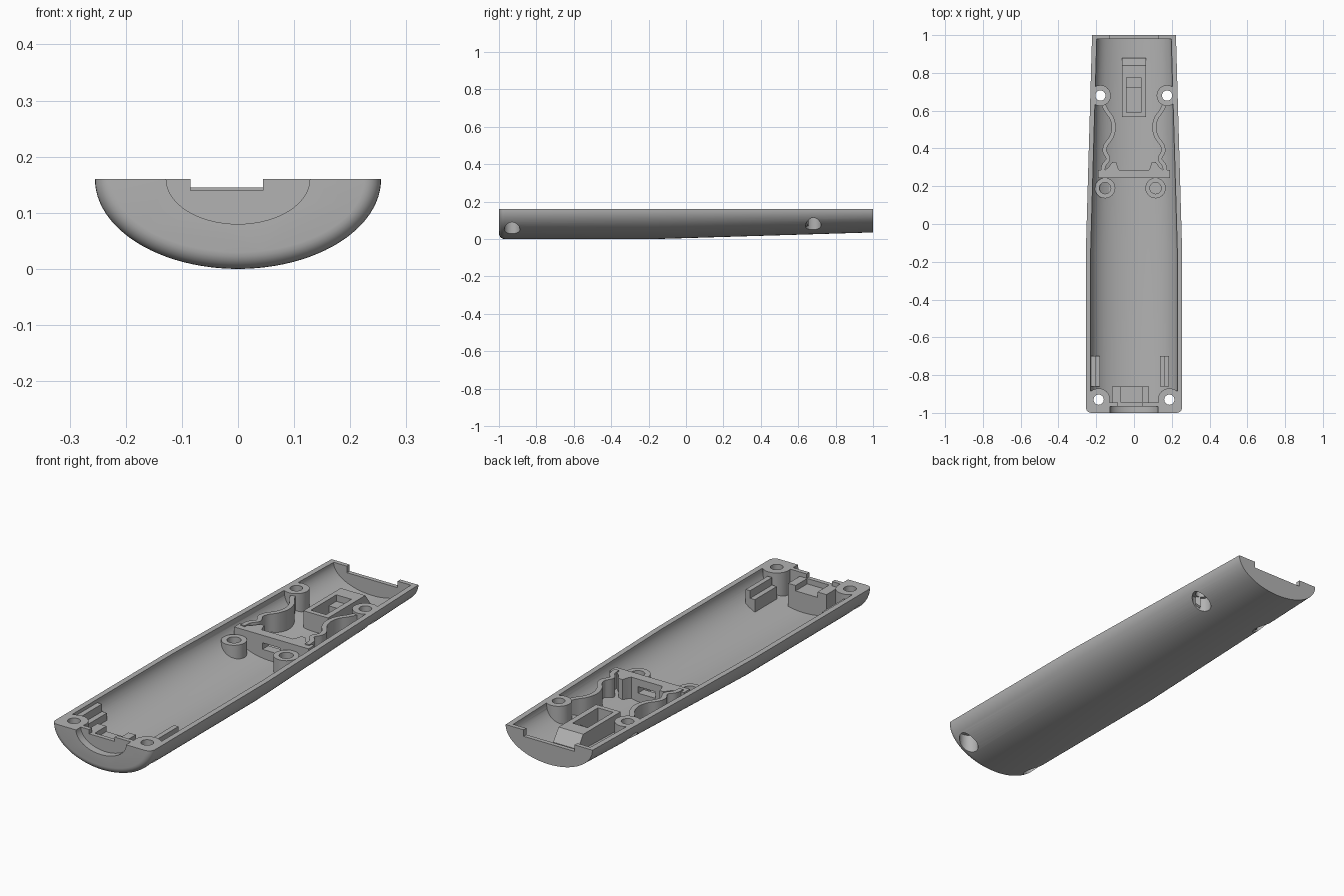
import bpy, bmesh, math
from mathutils import Vector

old = bpy.data.objects.get("Cube")
if old:
    bpy.data.objects.remove(old, do_unlink=True)

TOP = 0.16
grey = bpy.data.materials.new("plain grey")
grey.use_nodes = True
COLOUR = (0.45, 0.45, 0.45, 1)
grey.diffuse_color = COLOUR
grey.node_tree.nodes["Principled BSDF"].inputs["Base Color"].default_value = COLOUR


def finish(name, bm):
    bmesh.ops.recalc_face_normals(bm, faces=bm.faces)
    mesh = bpy.data.meshes.new(name)
    bm.to_mesh(mesh)
    bm.free()
    ob = bpy.data.objects.new(name, mesh)
    bpy.context.collection.objects.link(ob)
    mesh.materials.append(grey)
    return ob


def box(name, x0, x1, y0, y1, z0, z1):
    return prism(name, [(x0, y0), (x1, y0), (x1, y1), (x0, y1)], z0, z1)


def prism(name, pts, lo, hi, place=lambda a, b, c: (a, b, c)):
    """Extrude a closed outline from lo to hi."""
    bm = bmesh.new()
    rings = [[bm.verts.new(place(a, b, c)) for a, b in pts] for c in (lo, hi)]
    n = len(pts)
    for ring in rings:
        bm.faces.new(ring)
    for i in range(n):
        j = (i + 1) % n
        bm.faces.new([rings[0][i], rings[0][j], rings[1][j], rings[1][i]])
    return finish(name, bm)


def circle(x, y, rx, ry, n=40):
    return [(x + rx * math.cos(2 * math.pi * i / n),
             y + ry * math.sin(2 * math.pi * i / n)) for i in range(n)]


def cylinder(name, x, y, r, z0, z1):
    return prism(name, circle(x, y, r, r), z0, z1)


def half_tube(name, sections, top=TOP, n=48):
    """Loft half ellipses given as (y, half width, depth)."""
    bm = bmesh.new()
    rings = []
    for y, a, b in sections:
        ring = [bm.verts.new((-a * math.cos(math.pi * i / n), y,
                              TOP - b * math.sin(math.pi * i / n)))
                for i in range(1, n)]
        ends = [bm.verts.new((s * a, y, top)) for s in (-1, 1)]
        rings.append([ends[0]] + ring + [ends[1]])
    for r, s in zip(rings, rings[1:]):
        for i in range(n + 1):
            j = (i + 1) % (n + 1)
            bm.faces.new([r[i], r[j], s[j], s[i]])
    bm.faces.new(rings[0])
    bm.faces.new(rings[-1])
    return finish(name, bm)


def ribbon(name, path, thick, z0, z1, steps=6):
    """Upright wall along a smoothed path."""
    p = [Vector(q) for q in path]
    p = [2 * p[0] - p[1]] + p + [2 * p[-1] - p[-2]]
    line = []
    for a, b, c, d in zip(p, p[1:], p[2:], p[3:]):
        for k in range(steps):
            t = k / steps
            line.append(0.5 * (2 * b + (c - a) * t + (2 * a - 5 * b + 4 * c - d) * t ** 2
                               + (3 * b - a - 3 * c + d) * t ** 3))
    line.append(p[-2])
    left, right = [], []
    for i, q in enumerate(line):
        t = (line[min(i + 1, len(line) - 1)] - line[max(i - 1, 0)]).normalized()
        side = Vector((-t.y, t.x)) * thick / 2
        left.append(tuple(q + side))
        right.append(tuple(q - side))
    return prism(name, left + right[::-1], z0, z1)


def boolean(ob, cutter, operation="DIFFERENCE", keep=False):
    mod = ob.modifiers.new("cut", "BOOLEAN")
    mod.operation = operation
    mod.solver = "EXACT"
    mod.object = cutter
    bpy.context.view_layer.objects.active = ob
    bpy.ops.object.modifier_apply(modifier=mod.name)
    if not keep:
        bpy.data.objects.remove(cutter, do_unlink=True)


# Outer form: straight front half, tapered rear, rounded front edge
def outline(y, inset=0.0):
    t = max(0, (y + 0.15) / 1.15)
    return (y, 0.255 - 0.033 * t - inset, 0.16 - 0.125 * 0.28 * t - inset)


R = 0.03
front_round = [(-1 + R * (1 - math.sin(a)), 0.255 - R * (1 - math.cos(a)),
                TOP - R * (1 - math.cos(a)))
               for a in [math.pi / 2 * (1 - k / 6) for k in range(6)]]
shell = half_tube("shell", front_round + [outline(y) for y in (-1 + R, -0.15, 1)])
boolean(shell, half_tube("cavity", [outline(y, 0.025) for y in (-0.945, -0.15, 0.98)], TOP + 0.02))

# Openings in the two end walls
boolean(shell, prism("front_recess", circle(0, TOP, 0.128, 0.08, 64), -1.05, -0.965,
                     lambda a, b, c: (a, c, b)))
boolean(shell, box("front_notch", -0.085, 0.045, -0.98, -0.93, 0.14, 0.2))
boolean(shell, box("rear_notch", -0.13, 0.13, 0.95, 1.05, 0.13, 0.2))

# Trimmer keeps inner parts inside the wall
trim = half_tube("trimmer", [outline(y, 0.008) for y in (-0.992, -0.15, 0.99)])
trim.hide_render = True
parts = [shell]


def add(ob):
    boolean(ob, trim, "INTERSECT", keep=True)
    parts.append(ob)
    return ob


# Screw bosses with through holes and wide bores from below
for label, x, y, r in (("front_right", -0.187, -0.93, 0.06), ("front_left", 0.187, -0.93, 0.06),
                       ("rear_right", -0.178, 0.68, 0.055), ("rear_left", 0.175, 0.68, 0.055)):
    boss = cylinder(label + "_screw_boss", x, y, r, 0, TOP + 0.01)
    if y < 0:
        s = math.copysign(1, x)
        xs = sorted((x, s * 0.3))
        boolean(boss, box("corner", *xs, -0.99, -0.885, 0, TOP + 0.01), "UNION")
        xs = sorted((x - s * 0.058, s * 0.3))
        boolean(boss, box("corner", *xs, -0.955, -0.93, 0, TOP + 0.01), "UNION")
    add(boss)
    for ob in (shell, boss):
        boolean(ob, cylinder("hole", x, y, 0.027, -0.1, 0.3))
        boolean(ob, cylinder("bore", x, y, 0.042, -0.1, 0.118))

# Short posts with blind holes
for label, x in (("right_post", -0.153), ("left_post", 0.114)):
    post = cylinder(label, x, 0.19, 0.054, 0, 0.115)
    boolean(post, cylinder("hole", x, 0.19, 0.03, 0.06, 0.2))
    add(post)

# Cross wall with slot and curved seat behind it
wall = box("cross_wall", -0.19, 0.19, 0.243, 0.287, 0, 0.145)
boolean(wall, box("slot", -0.045, 0.045, 0.2, 0.32, 0.08, 0.11))
add(wall)
for s, label in ((-1, "right"), (1, "left")):
    add(prism(label + "_seat_cheek",
              [(s * x, y) for x, y in ((0.16, 0.28), (0.075, 0.28), (0.085, 0.298),
                                       (0.095, 0.328), (0.115, 0.328), (0.135, 0.3))],
              0, 0.145))
    # Wavy side ribs
    path = [(0.17, 0.65), (0.145, 0.6), (0.118, 0.56), (0.107, 0.51), (0.12, 0.46),
            (0.148, 0.42), (0.155, 0.385), (0.137, 0.345), (0.16, 0.31), (0.165, 0.27)]
    add(ribbon(label + "_wavy_rib", [(s * x, y) for x, y in path], 0.022, 0, 0.15))

# Ramped rear block with stepped pocket
block = prism("rear_block", [(0.567, 0), (0.567, 0.13), (0.84, 0.13), (0.88, 0.075), (0.88, 0)],
              -0.063, 0.063, lambda a, b, c: (c, a, b))
boolean(block, box("pocket", -0.04, 0.037, 0.59, 0.72, 0.06, 0.2))
boolean(block, box("pocket_step", -0.04, 0.037, 0.71, 0.775, 0.1, 0.2))
add(block)

# Front bracket with two lugs
add(box("front_bracket", -0.116, 0.08, -0.955, -0.86, 0, 0.115))
for label, x0, x1 in (("right_lug", -0.116, -0.07), ("left_lug", 0.042, 0.08)):
    add(box(label, x0, x1, -0.955, -0.86, 0.1, 0.14))

# Stepped side guides
for label, x0, x1, x2 in (("right", -0.23, -0.205, -0.18), ("left", 0.185, 0.162, 0.138)):
    add(box(label + "_guide", *sorted((x0, x1)), -0.86, -0.70, 0, 0.145))
    add(box(label + "_guide_step", *sorted((x1, x2)), -0.86, -0.70, 0, 0.11))

bpy.data.objects.remove(trim, do_unlink=True)

# Smooth curved faces, keep edges sharp
bpy.ops.object.select_all(action="DESELECT")
for ob in parts:
    ob.select_set(True)
bpy.context.view_layer.objects.active = shell
bpy.ops.object.shade_smooth_by_angle(angle=math.radians(30))
